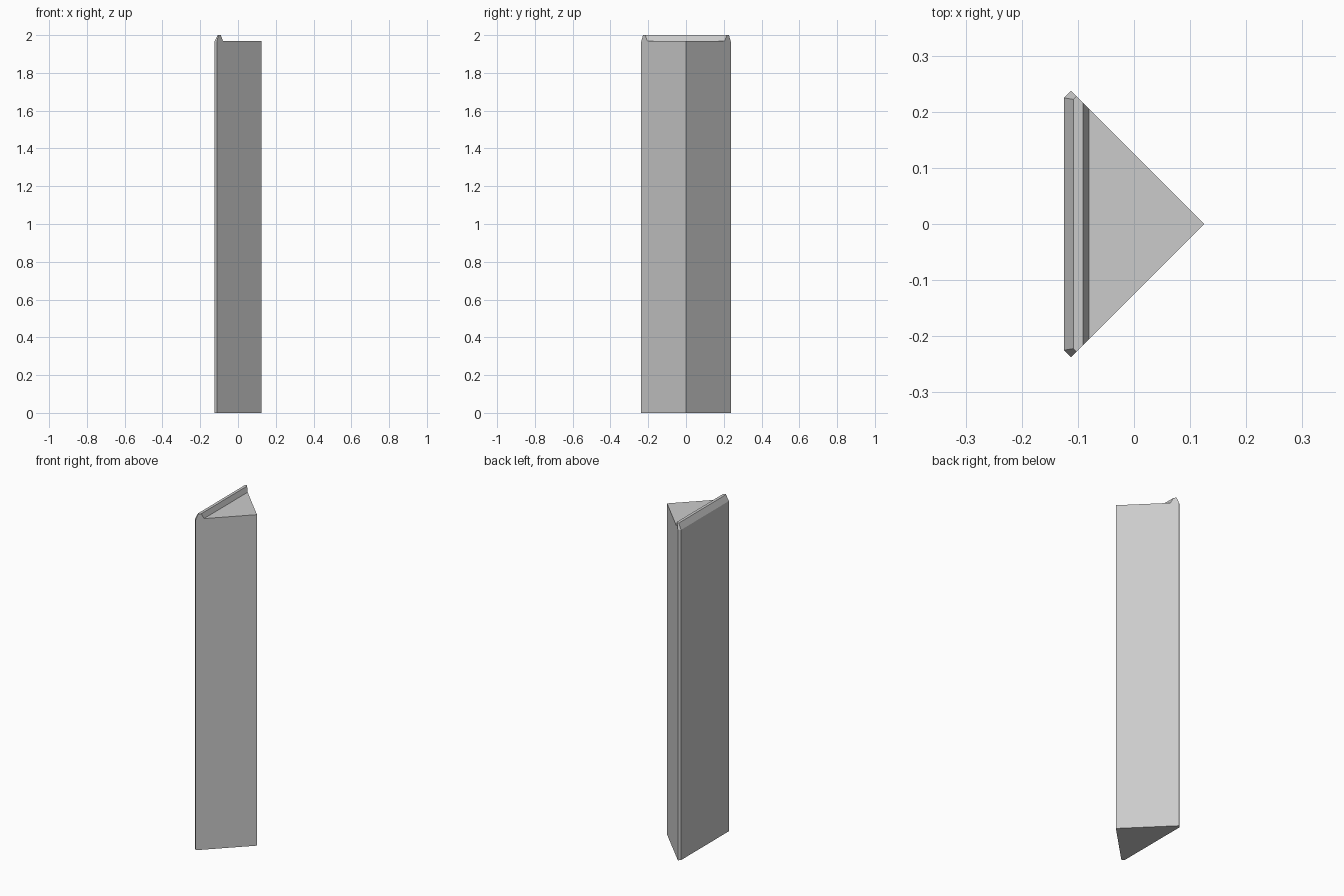
import bpy, bmesh

if "Cube" in bpy.data.objects:
    bpy.data.objects.remove(bpy.data.objects["Cube"])

# Cross-section (x, z): block with a bevelled raised lip along the back
PROFILE = [(-0.125, 0), (0.2, 0), (0.2, 1.97), (-0.08, 1.97),
           (-0.091, 2.0), (-0.108, 2.0), (-0.125, 1.965)]

bm = bmesh.new()
face = bm.faces.new([bm.verts.new((x, -0.5, z)) for x, z in PROFILE])
swept = bmesh.ops.extrude_face_region(bm, geom=[face])["geom"]
bmesh.ops.translate(bm, vec=(0, 1, 0),
                    verts=[v for v in swept if isinstance(v, bmesh.types.BMVert)])


def slice_off(point, normal):
    """Remove everything on the normal side of a plane and cap the cut."""
    cut = bmesh.ops.bisect_plane(bm, geom=bm.verts[:] + bm.edges[:] + bm.faces[:],
                                 dist=1e-6, plane_co=point, plane_no=normal,
                                 clear_outer=True)["geom_cut"]
    edges = [e for e in cut if isinstance(e, bmesh.types.BMEdge)]
    bmesh.ops.holes_fill(bm, edges=edges, sides=0)


# Diagonal sides meeting at the point
for s in (1, -1):
    slice_off((0.125, 0, 0), (1, s, 0))
# Clipped back corners, then the sloped ends of the lip
for s in (1, -1):
    slice_off((-0.125, s * 0.225, 0), (-1, s, 0))
    slice_off((-0.125, s * 0.225, 1.965), (-1, s, 0.57))

bmesh.ops.recalc_face_normals(bm, faces=bm.faces[:])
mesh = bpy.data.meshes.new("triangular_post")
bm.to_mesh(mesh)
bm.free()
bpy.context.collection.objects.link(bpy.data.objects.new("triangular_post", mesh))
